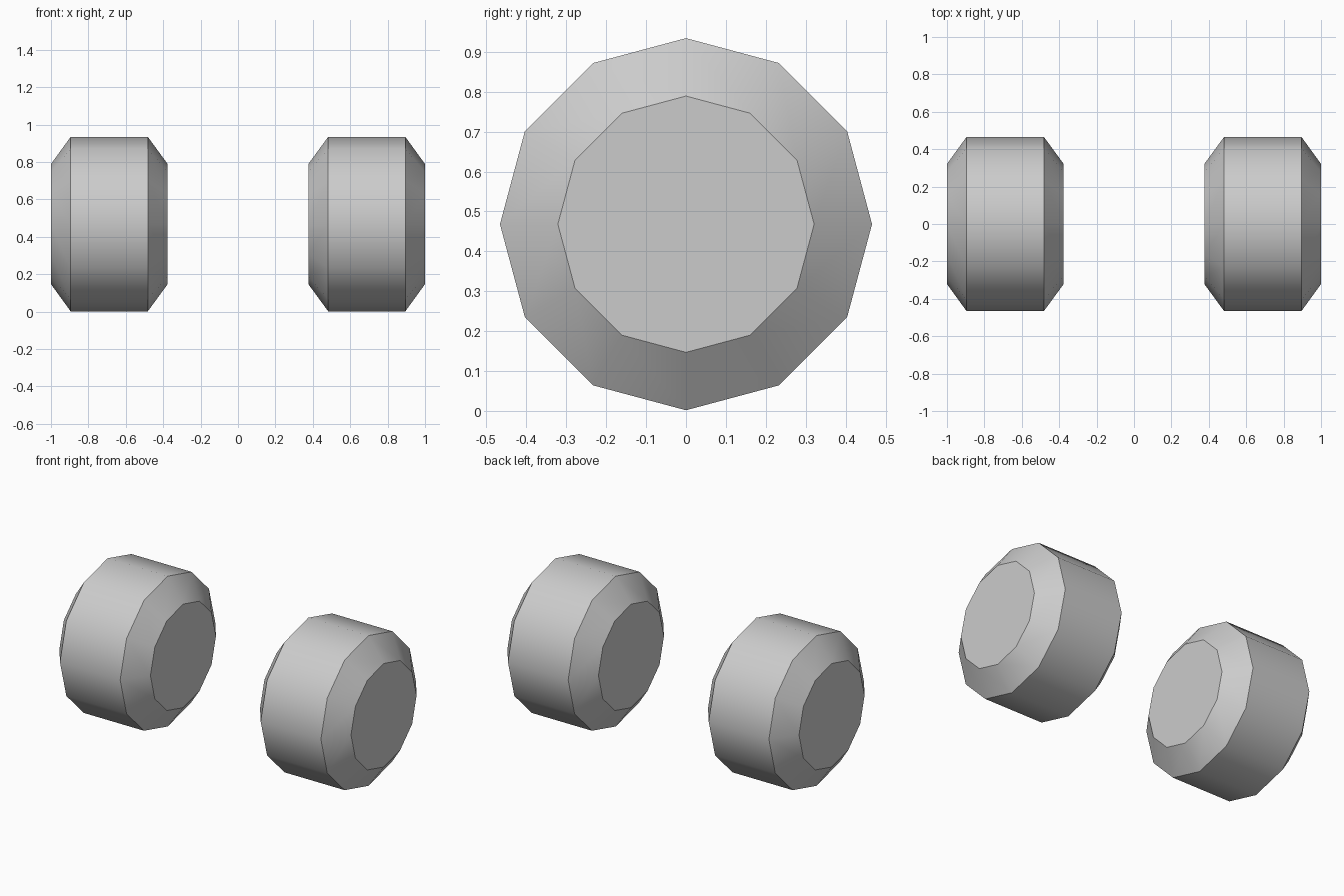
import bpy
import bmesh
from math import radians, sin, cos, tau

# Remove the default cube
cube = bpy.data.objects.get("Cube")
if cube:
    bpy.data.objects.remove(cube, do_unlink=True)

SIDES = 12
AXLE_HEIGHT = 0.468
# Distance along the axle and radius, from inner cap to outer cap
PROFILE = [(0.376, 0.321), (0.482, 0.466), (0.895, 0.466), (1.0, 0.321)]

# Single plain grey
grey = bpy.data.materials.new("plain grey")
grey.use_nodes = True
colour = (0.6, 0.6, 0.6, 1.0)
grey.diffuse_color = colour
grey.node_tree.nodes["Principled BSDF"].inputs["Base Color"].default_value = colour


def make_wheel(name, side):
    """Lathe the bevelled wheel profile around the x axis."""
    bm = bmesh.new()
    centre = sum(x for x, r in PROFILE[1:3]) / 2
    rings = []
    for x, r in PROFILE:
        rings.append([bm.verts.new((side * (x - centre),
                                    r * sin(tau * i / SIDES),
                                    r * cos(tau * i / SIDES)))
                      for i in range(SIDES)])
    # Bevels and tread
    for a, b in zip(rings, rings[1:]):
        for i in range(SIDES):
            j = (i + 1) % SIDES
            bm.faces.new((a[i], a[j], b[j], b[i]))
    # Flat caps
    bm.faces.new(rings[0])
    bm.faces.new(rings[-1])
    bmesh.ops.recalc_face_normals(bm, faces=bm.faces)
    mesh = bpy.data.meshes.new(name)
    bm.to_mesh(mesh)
    bm.free()
    mesh.materials.append(grey)
    wheel = bpy.data.objects.new(name, mesh)
    wheel.location = (side * centre, 0, AXLE_HEIGHT)
    bpy.context.collection.objects.link(wheel)

    # Smooth around the axle, crisp at the bevel and cap edges
    bpy.ops.object.select_all(action="DESELECT")
    wheel.select_set(True)
    bpy.context.view_layer.objects.active = wheel
    bpy.ops.object.shade_smooth_by_angle(angle=radians(33))


make_wheel("left_wheel", 1)
make_wheel("right_wheel", -1)
